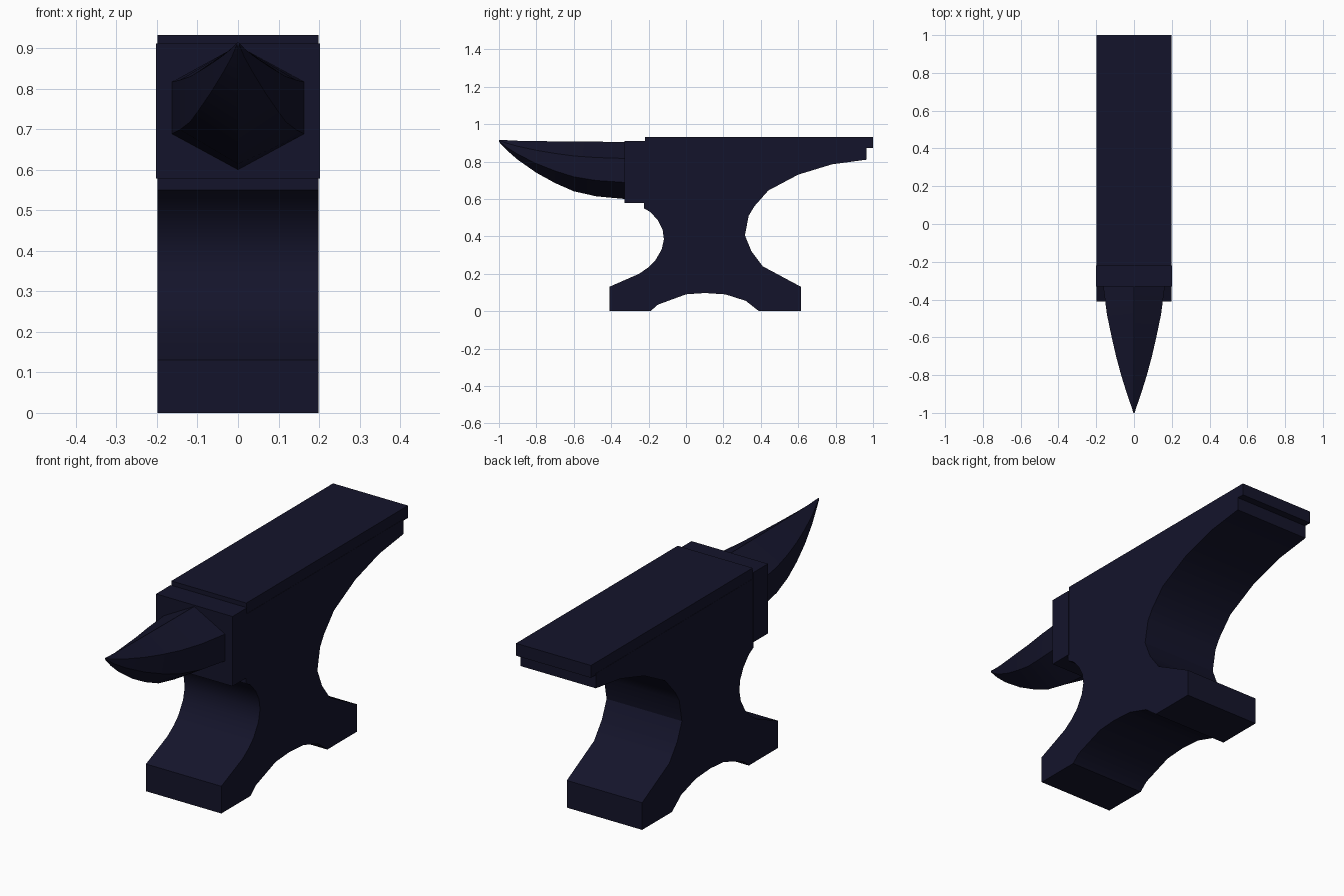
import bpy, bmesh, math

if "Cube" in bpy.data.objects:
    bpy.data.objects.remove(bpy.data.objects["Cube"])

mat = bpy.data.materials.new("dark_iron")
mat.diffuse_color = (0.007, 0.007, 0.024, 1)
mat.use_nodes = True
mat.node_tree.nodes["Principled BSDF"].inputs["Base Color"].default_value = mat.diffuse_color


def finish(bm, name):
    bmesh.ops.recalc_face_normals(bm, faces=bm.faces)
    mesh = bpy.data.meshes.new(name)
    bm.to_mesh(mesh)
    bm.free()
    mesh.materials.append(mat)
    ob = bpy.data.objects.new(name, mesh)
    bpy.context.collection.objects.link(ob)
    bpy.ops.object.select_all(action='DESELECT')
    ob.select_set(True)
    bpy.context.view_layer.objects.active = ob
    bpy.ops.object.shade_smooth_by_angle(angle=math.radians(32))
    return ob


def prism(name, profile, half_width):
    """Extrude a (y, z) side profile across x."""
    bm = bmesh.new()
    face = bm.faces.new([bm.verts.new((-half_width, y, z)) for y, z in profile])
    ext = bmesh.ops.extrude_face_region(bm, geom=[face])
    verts = [v for v in ext['geom'] if isinstance(v, bmesh.types.BMVert)]
    bmesh.ops.translate(bm, verts=verts, vec=(2 * half_width, 0, 0))
    return finish(bm, name)


def rect(y0, y1, z0, z1):
    return [(y0, z0), (y1, z0), (y1, z1), (y0, z1)]


# Body: waist, feet with arched underside, and heel
prism("body", [
    (-0.225, 0.88), (-0.225, 0.55), (-0.19, 0.53), (-0.15, 0.485), (-0.125, 0.435),
    (-0.118, 0.385), (-0.13, 0.33), (-0.165, 0.27), (-0.20, 0.235), (-0.25, 0.20),
    (-0.41, 0.13), (-0.41, 0), (-0.19, 0), (-0.15, 0.035), (0, 0.09),
    (0.10, 0.097), (0.21, 0.09), (0.32, 0.055), (0.39, 0), (0.615, 0),
    (0.615, 0.13), (0.41, 0.24), (0.35, 0.32), (0.315, 0.405), (0.335, 0.51),
    (0.365, 0.56), (0.44, 0.645), (0.60, 0.73), (0.78, 0.785), (0.965, 0.81),
    (0.965, 0.88)], 0.199)

# Flat working face on top, and the lower step before the horn
prism("face_plate", rect(-0.22, 1.0, 0.873, 0.932), 0.198)
prism("step_block", rect(-0.33, -0.22, 0.578, 0.911), 0.202)

# Horn: tapering six-sided rings of (y, half width, bottom z, top z)
rings = [(-0.33, 0.163, 0.60, 0.905), (-0.48, 0.143, 0.614, 0.906),
         (-0.60, 0.118, 0.641, 0.907), (-0.70, 0.095, 0.685, 0.908),
         (-0.80, 0.068, 0.74, 0.909), (-0.90, 0.037, 0.81, 0.911),
         (-0.96, 0.016, 0.862, 0.914), (-1.0, 0.003, 0.905, 0.916)]
bm = bmesh.new()
loops = []
for y, w, lo, hi in rings:
    mid, h = (lo + hi) / 2, (hi - lo) / 2
    loops.append([bm.verts.new((x * w, y, mid + z * h)) for x, z in
                  [(0, 1), (1, 0.42), (1, -0.42), (0, -1), (-1, -0.42), (-1, 0.42)]])
for a, b in zip(loops, loops[1:]):
    for i in range(6):
        j = (i + 1) % 6
        bm.faces.new((a[i], a[j], b[j], b[i]))
bm.faces.new(loops[0])
bm.faces.new(loops[-1])
finish(bm, "horn")
